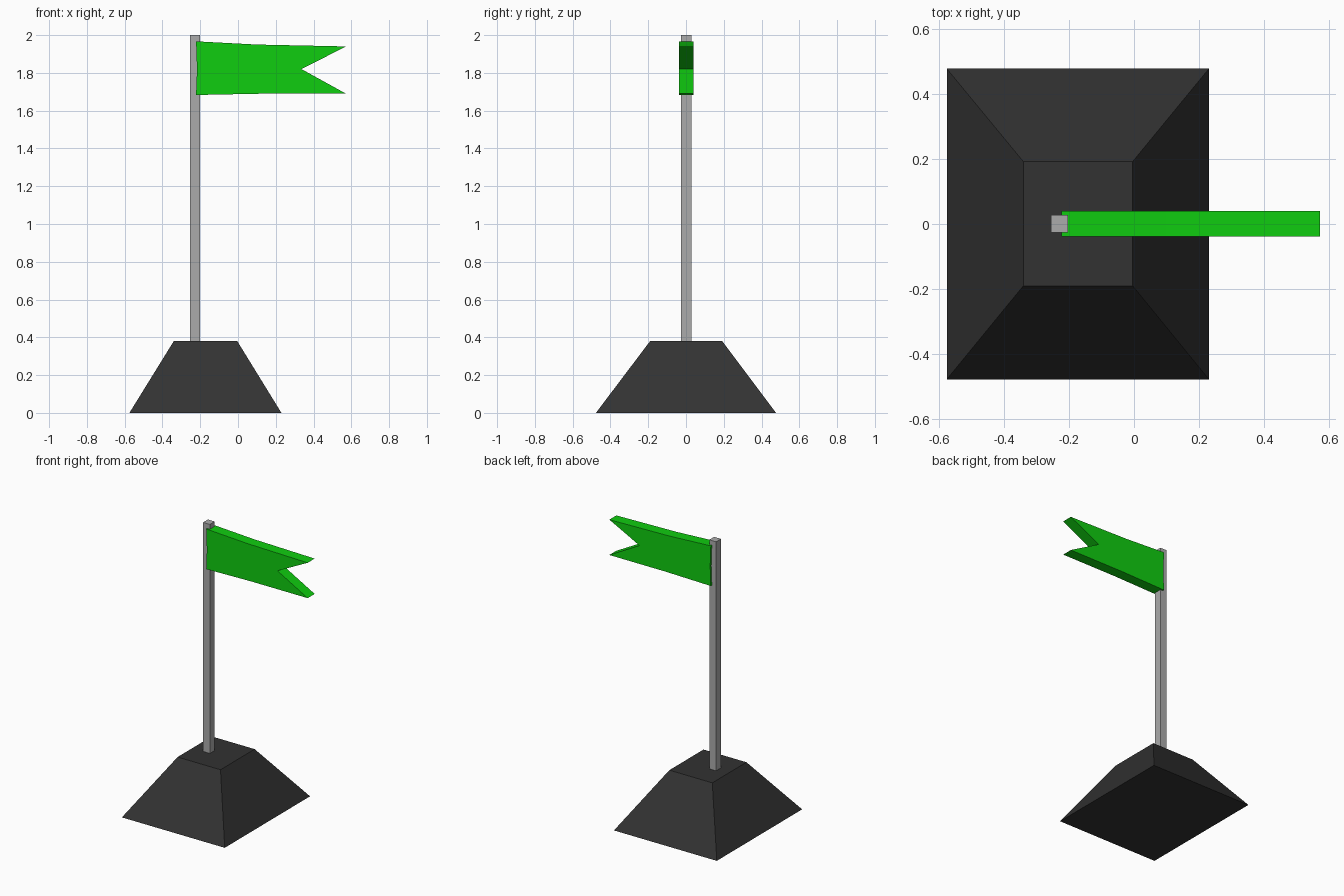
import bpy
import bmesh

if "Cube" in bpy.data.objects:
    bpy.data.objects.remove(bpy.data.objects["Cube"])


def material(name, rgb):
    mat = bpy.data.materials.new(name)
    mat.diffuse_color = (*rgb, 1.0)
    mat.use_nodes = True
    mat.node_tree.nodes["Principled BSDF"].inputs["Base Color"].default_value = mat.diffuse_color
    return mat


def loft(name, bottom, top, mat):
    """Closed solid between two matching loops of points."""
    bm = bmesh.new()
    a = [bm.verts.new(p) for p in bottom]
    b = [bm.verts.new(p) for p in top]
    bm.faces.new(a)
    bm.faces.new(b)
    for i in range(len(a)):
        j = (i + 1) % len(a)
        bm.faces.new((a[i], a[j], b[j], b[i]))
    bmesh.ops.recalc_face_normals(bm, faces=bm.faces)
    mesh = bpy.data.meshes.new(name)
    bm.to_mesh(mesh)
    bm.free()
    mesh.materials.append(mat)
    obj = bpy.data.objects.new(name, mesh)
    bpy.context.collection.objects.link(obj)
    return obj


def rect(x0, x1, y0, y1, z):
    return [(x0, y0, z), (x1, y0, z), (x1, y1, z), (x0, y1, z)]


black = material("charcoal black", (0.032, 0.032, 0.032))
grey = material("pole grey", (0.41, 0.41, 0.41))
green = material("flag green", (0.005, 0.61, 0.005))

# Tapered base block
loft("base", rect(-0.575, 0.23, -0.477, 0.477, 0.0),
     rect(-0.34, -0.004, -0.19, 0.192, 0.38), black)

# Square pole
loft("pole", rect(-0.255, -0.202, -0.026, 0.028, 0.375),
     rect(-0.255, -0.202, -0.026, 0.028, 2.0), grey)

# Swallow-tailed flag: side profile extruded through its thickness
profile = [(-0.222, 1.683), (0.13, 1.69), (0.572, 1.69), (0.336, 1.82),
           (0.572, 1.94), (0.10, 1.95), (-0.222, 1.967), (-0.217, 1.82)]
loft("flag", [(x, -0.038, z) for x, z in profile],
     [(x, 0.04, z) for x, z in profile], green)
